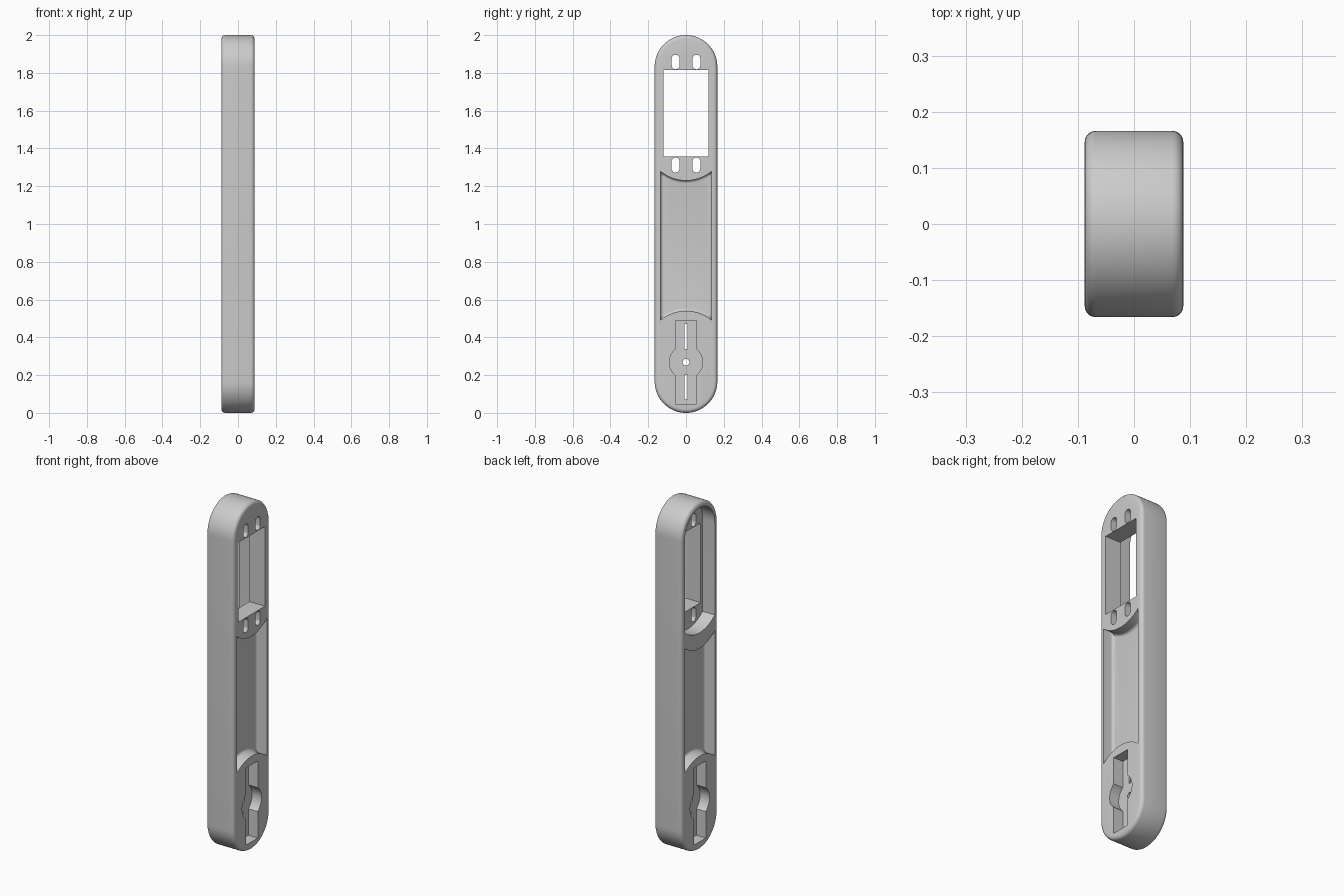
import bpy, bmesh, math

old = bpy.data.objects.get("Cube")
if old:
    bpy.data.objects.remove(old, do_unlink=True)

grey = bpy.data.materials.new("plain grey")
grey.use_nodes = True
grey.diffuse_color = (0.6, 0.6, 0.6, 1)
grey.node_tree.nodes["Principled BSDF"].inputs["Base Color"].default_value = (0.6, 0.6, 0.6, 1)

HALF = 0.088     # half thickness along x
OUT = 0.2        # cutters reach past the surface
SAG_R = 0.21     # radius of the curved flange ends


def arc(cy, cz, r, a0, a1, n=24):
    """Points (y, z) along an arc, angles in degrees."""
    angles = [math.radians(a0 + (a1 - a0) * i / n) for i in range(n + 1)]
    return [(cy + r * math.cos(a), cz + r * math.sin(a)) for a in angles]


def stadium(y, z0, z1, r, n=24):
    return arc(y, z1 - r, r, 0, 180, n) + arc(y, z0 + r, r, 180, 360, n)


def rect(y, z0, z1):
    return [(y, z0), (y, z1), (-y, z1), (-y, z0)]


def prism(name, outline, x0, x1, round_at=(), radius=0.02):
    """Extrude a (y, z) outline along x, rounding the rims at the given x."""
    bm = bmesh.new()
    base = bm.faces.new([bm.verts.new((x0, y, z)) for y, z in outline])
    ext = bmesh.ops.extrude_face_region(bm, geom=[base])["geom"]
    for v in ext:
        if isinstance(v, bmesh.types.BMVert):
            v.co.x = x1
    bmesh.ops.recalc_face_normals(bm, faces=bm.faces)
    rims = [e for e in bm.edges
            if any(all(abs(v.co.x - x) < 1e-5 for v in e.verts) for x in round_at)]
    if rims:
        bmesh.ops.bevel(bm, geom=rims, offset=radius, segments=5,
                        profile=0.5, affect='EDGES')
    me = bpy.data.meshes.new(name)
    bm.to_mesh(me)
    bm.free()
    ob = bpy.data.objects.new(name, me)
    bpy.context.collection.objects.link(ob)
    me.materials.append(grey)
    return ob


# Solid link with rounded outer rims
body = prism("link_body", stadium(0, 0, 2, 0.166, 32), -HALF, HALF, (-HALF, HALF))
cutters = []


def cut(*args, **kw):
    cutters.append(prism(*args, **kw))


# Grip channels on both faces, ending at curved flanges
W = 0.136
SPAN = math.degrees(math.asin(W / SAG_R))


def channel(top, bottom):
    return (arc(0, top + SAG_R, SAG_R, 270 - SPAN, 270 + SPAN)
            + arc(0, bottom - SAG_R, SAG_R, 90 - SPAN, 90 + SPAN))


cut("right_channel", channel(1.23, 0.54), 0.025, OUT, (0.025,), radius=0.015)
cut("left_channel", channel(1.16, 0.54), -OUT, -0.025, (-0.025,), radius=0.015)

# Motor pocket behind the mounting plate
pocket = arc(0, 1.834, W, 0, 180) + arc(0, 1.25 + SAG_R, SAG_R, 270 - SPAN, 270 + SPAN)
cut("motor_pocket", pocket, -OUT, -0.01)

# Motor window and four screw slots
cut("motor_window", rect(0.119, 1.357, 1.815), -OUT, OUT)
for y in (-0.055, 0.055):
    for z0, z1 in ((1.272, 1.352), (1.819, 1.896)):
        cut("screw_slot", stadium(y, z0, z1, 0.021, 12), -OUT, OUT)

# Horn recess on both faces: a straight arm with a round hub
ARM, HUB, HUB_Z = 0.055, 0.088, 0.268
a = math.degrees(math.acos(ARM / HUB))
horn = ([(ARM, 0.047)] + arc(0, HUB_Z, HUB, -a, a, 16) + [(ARM, 0.49), (-ARM, 0.49)]
        + arc(0, HUB_Z, HUB, 180 - a, 180 + a, 16) + [(-ARM, 0.047)])
cut("right_horn_recess", horn, 0.028, OUT)
cut("left_horn_recess", horn, -OUT, -0.028)

# Shaft hole and two narrow slots through the web
cut("shaft_hole", arc(0, HUB_Z, 0.018, 0, 345, 23), -OUT, OUT)
for z0, z1 in ((0.07, 0.2), (0.338, 0.47)):
    cut("web_slot", rect(0.007, z0, z1), -OUT, OUT)

# Carve everything and bake the result
for c in cutters:
    c.hide_render = True
    mod = body.modifiers.new(c.name, 'BOOLEAN')
    mod.operation = 'DIFFERENCE'
    mod.solver = 'EXACT'
    mod.object = c
bpy.context.view_layer.update()
graph = bpy.context.evaluated_depsgraph_get()
baked = bpy.data.meshes.new_from_object(body.evaluated_get(graph))
body.modifiers.clear()
body.data = baked
for c in cutters:
    bpy.data.objects.remove(c, do_unlink=True)

# Smooth rounded areas, crisp cut edges
for p in baked.polygons:
    p.use_smooth = True
baked.set_sharp_from_angle(angle=math.radians(30))
baked.materials.clear()
baked.materials.append(grey)
for p in baked.polygons:
    p.material_index = 0
